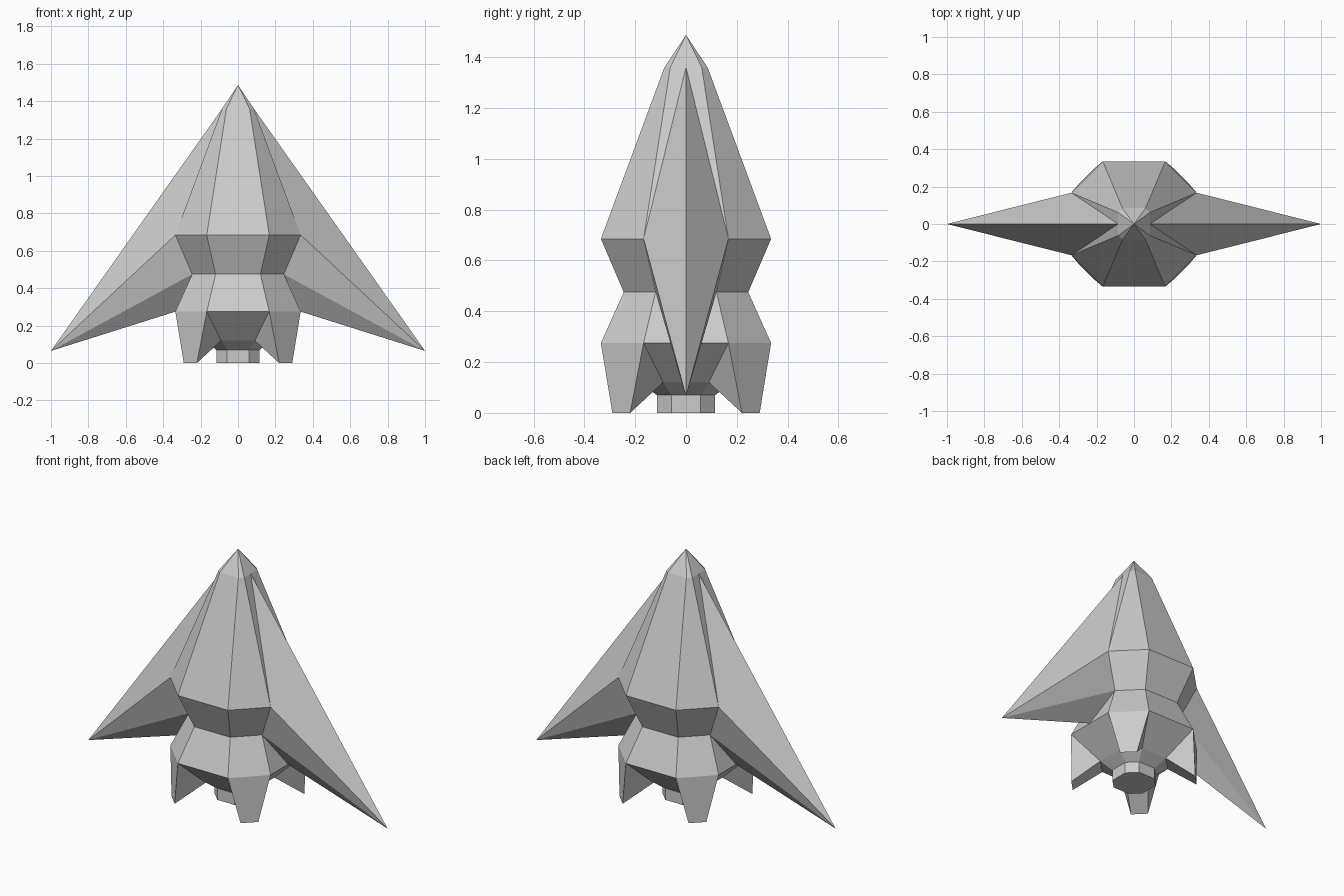
import bpy, bmesh

if "Cube" in bpy.data.objects:
    bpy.data.objects.remove(bpy.data.objects["Cube"])


def make_object(name, bm):
    bmesh.ops.recalc_face_normals(bm, faces=bm.faces[:])
    mesh = bpy.data.meshes.new(name)
    bm.to_mesh(mesh)
    bm.free()
    obj = bpy.data.objects.new(name, mesh)
    bpy.context.collection.objects.link(obj)
    return obj


def octagon(bm, a, b, z):
    # a = distance to flat side, b = half length of flat side
    pts = [(a, -b), (a, b), (b, a), (-b, a), (-a, b), (-a, -b), (-b, -a), (b, -a)]
    return [bm.verts.new((x, y, z)) for x, y in pts]


def stacked_body(name, rings, apex=None):
    bm = bmesh.new()
    loops = [octagon(bm, *r) for r in rings]
    for lo, hi in zip(loops, loops[1:]):
        for i in range(8):
            j = (i + 1) % 8
            bm.faces.new((lo[i], lo[j], hi[j], hi[i]))
    bm.faces.new(loops[0])
    if apex is None:
        bm.faces.new(loops[-1])
    else:
        tip = bm.verts.new((0, 0, apex))
        for i in range(8):
            bm.faces.new((loops[-1][i], loops[-1][(i + 1) % 8], tip))
    return make_object(name, bm)


def hull(name, pts, sx=1, sy=1):
    bm = bmesh.new()
    for x, y, z in pts:
        bm.verts.new((x * sx, y * sy, z))
    bmesh.ops.convex_hull(bm, input=bm.verts[:])
    return make_object(name, bm)


# Eight-sided fuselage with pinched waist and pointed nose
stacked_body("fuselage", [
    (0.115, 0.058, 0.07),
    (0.18, 0.09, 0.12),
    (0.335, 0.167, 0.275),
    (0.245, 0.12, 0.475),
    (0.335, 0.167, 0.685),
    (0.085, 0.062, 1.36),
], apex=1.487)

# Engine nozzle
stacked_body("engine_nozzle", [(0.115, 0.058, 0), (0.115, 0.058, 0.07)])

# Swept wings, left and right
wing = [(0.085, 0, 1.36), (0.77, 0, 0.385), (1.0, 0, 0.065), (0.335, 0, 0.275)]
for s in (1, -1):
    wing += [(0.335, s * 0.167, 0.685), (0.245, s * 0.12, 0.475)]
for side, s in (("right", 1), ("left", -1)):
    hull(side + "_wing", wing, sx=s)

# Four wedge-shaped landing fins on the diagonals
fin = []
for a, b, z in ((0.335, 0.167, 0.275), (0.18, 0.09, 0.12), (0.29, 0.22, 0)):
    fin += [(a, b, z), (b, a, z)]
for xs, sx in (("right", 1), ("left", -1)):
    for ys, sy in (("back", 1), ("front", -1)):
        hull(f"{ys}_{xs}_landing_fin", fin, sx, sy)
